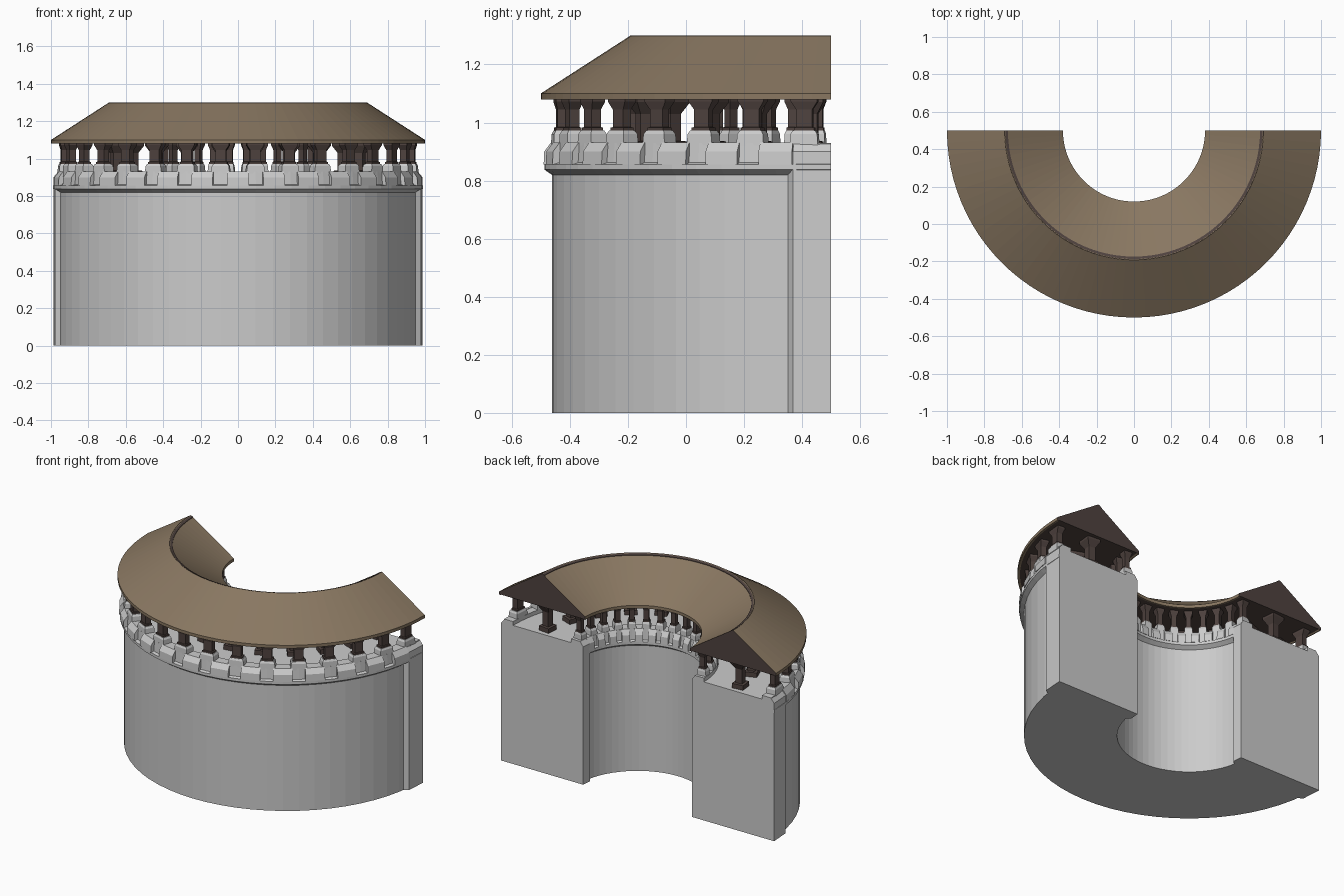
import bpy, bmesh, math
from mathutils import Vector

if "Cube" in bpy.data.objects:
    bpy.data.objects.remove(bpy.data.objects["Cube"])

CY = 0.5          # the half ring is centred on (0, 0.5) and opens to the back
N = 16            # bays along the half ring


def material(name, col):
    m = bpy.data.materials.new(name)
    m.diffuse_color = (*col, 1)
    m.use_nodes = True
    m.node_tree.nodes["Principled BSDF"].inputs["Base Color"].default_value = m.diffuse_color
    return m


STONE = material("pale stone", (0.60, 0.60, 0.60))
ROOF = material("brown roof", (0.25, 0.185, 0.12))
WOOD = material("dark wood", (0.078, 0.055, 0.049))


def at(r, deg, z):
    a = math.radians(deg)
    return Vector((r * math.cos(a), CY - r * math.sin(a), z))


def sweep(bm, profile, a0, a1, seg):
    """Revolve a closed (radius, z) profile from a0 to a1 degrees, capped."""
    rows = [[bm.verts.new(at(r, a0 + (a1 - a0) * i / seg, z)) for r, z in profile]
            for i in range(seg + 1)]
    n = len(profile)
    for p, q in zip(rows, rows[1:]):
        for j in range(n):
            k = (j + 1) % n
            bm.faces.new((p[j], p[k], q[k], q[j]))
    bm.faces.new(rows[0])
    bm.faces.new(rows[-1][::-1])


def loft(bm, r, deg, levels):
    """Stack of rectangles (z, tangent width, radial depth) on the ring."""
    a = math.radians(deg)
    out = Vector((math.cos(a), -math.sin(a), 0))
    tan = Vector((math.sin(a), math.cos(a), 0))
    rings = []
    for z, w, d in levels:
        c = at(r, deg, z)
        rings.append([bm.verts.new(c + tan * (w / 2 * s) + out * (d / 2 * t))
                      for s, t in ((-1, -1), (1, -1), (1, 1), (-1, 1))])
    for p, q in zip(rings, rings[1:]):
        for j in range(4):
            k = (j + 1) % 4
            bm.faces.new((p[j], p[k], q[k], q[j]))
    bm.faces.new(rings[0][::-1])
    bm.faces.new(rings[-1])


def finish(bm, name, mat):
    bmesh.ops.recalc_face_normals(bm, faces=bm.faces[:])
    me = bpy.data.meshes.new(name)
    bm.to_mesh(me)
    bm.free()
    me.materials.append(mat)
    ob = bpy.data.objects.new(name, me)
    bpy.context.collection.objects.link(ob)
    return ob


# Curved wall with corbels, parapets and a sunken walkway
bm = bmesh.new()
sweep(bm, [(0.42, 0), (0.962, 0), (0.962, 0.82), (0.988, 0.838), (0.988, 0.856),
           (0.97, 0.862), (0.965, 0.93), (0.90, 0.93), (0.90, 0.905),
           (0.48, 0.905), (0.48, 0.93), (0.415, 0.93), (0.41, 0.862),
           (0.394, 0.856), (0.394, 0.838), (0.42, 0.82)], 0, 180, 32)
finish(bm, "curved_wall", STONE)

# End piers: thicker wall ends with a slanted step on both sides
bm = bmesh.new()
outer = [(0.92, 0), (0.987, 0), (0.987, 0.90), (0.962, 0.93), (0.92, 0.93)]
inner = [(0.46, 0), (0.393, 0), (0.393, 0.90), (0.415, 0.93), (0.46, 0.93)]
for mirror in (False, True):
    for prof, span, step in ((outer, 7.7, 9.2), (inner, 9.0, 12.0)):
        a, b = (180 - span, 180) if mirror else (0, span)
        sweep(bm, prof, a, b, 1)
        lo, hi = prof[0][0], prof[1][0]
        mid = 0.955 if hi > 0.9 else 0.425
        corners = [(lo, span), (hi, span), (mid, step), (lo, step)]
        rings = [[bm.verts.new(at(r, 180 - d if mirror else d, z)) for r, d in corners]
                 for z in (0, 0.90)]
        bm.faces.new(rings[0])
        bm.faces.new(rings[1])
        for j in range(4):
            k = (j + 1) % 4
            bm.faces.new((rings[0][j], rings[0][k], rings[1][k], rings[1][j]))
finish(bm, "end_piers", STONE)

# Projecting parapet blocks, between the posts
bm = bmesh.new()
for i in range(1, N):
    c = 180 / N * i
    sweep(bm, [(0.95, 0.856), (0.992, 0.856), (0.990, 0.90), (0.966, 0.932), (0.95, 0.932)],
          c - 3.4, c + 3.4, 1)
    sweep(bm, [(0.43, 0.856), (0.392, 0.856), (0.394, 0.90), (0.414, 0.932), (0.43, 0.932)],
          c - 3.4, c + 3.4, 1)
finish(bm, "parapet_blocks", STONE)

# Merlons that carry the posts
bm = bmesh.new()
angles = [180 / N * (i + 0.5) for i in range(N)]
for a in angles:
    loft(bm, 0.932, a, [(0.92, 0.098, 0.066), (0.96, 0.092, 0.062), (0.972, 0.078, 0.05)])
    loft(bm, 0.447, a, [(0.92, 0.05, 0.062), (0.96, 0.047, 0.058), (0.972, 0.04, 0.046)])
finish(bm, "merlons", STONE)

# Timber posts with feet and flared brackets
bm = bmesh.new()
for a in angles:
    loft(bm, 0.932, a, [(0.965, 0.07, 0.046), (0.982, 0.07, 0.046), (0.984, 0.056, 0.036),
                        (1.045, 0.056, 0.036), (1.072, 0.092, 0.05), (1.09, 0.092, 0.05)])
    loft(bm, 0.447, a, [(0.965, 0.038, 0.044), (0.982, 0.038, 0.044), (0.984, 0.03, 0.034),
                        (1.045, 0.03, 0.034), (1.072, 0.05, 0.05), (1.09, 0.05, 0.05)])
finish(bm, "parapet_posts", WOOD)

# Free-standing posts along the middle of the walkway
bm = bmesh.new()
for i in range(12):
    a = 5.6 + 168.8 * i / 11
    loft(bm, 0.70, a, [(0.90, 0.075, 0.075), (0.935, 0.075, 0.075), (0.937, 0.045, 0.045),
                       (1.03, 0.045, 0.045), (1.07, 0.09, 0.09), (1.09, 0.09, 0.09)])
finish(bm, "walkway_posts", WOOD)

# Solid gable core under the roof covering
bm = bmesh.new()
sweep(bm, [(0.385, 1.083), (0.995, 1.083), (0.69, 1.285)], 0, 180, 48)
finish(bm, "gable_core", WOOD)

# Sloping roof covering, outer and inner side
bm = bmesh.new()
sweep(bm, [(1.0, 1.08), (1.0, 1.10), (0.69, 1.30), (0.38, 1.10), (0.38, 1.08),
           (0.39, 1.08), (0.69, 1.282), (0.99, 1.08)], 0, 180, 48)
roof = finish(bm, "roof_covering", ROOF)
# The cut ends of the covering show dark wood
roof.data.materials.append(WOOD)
for f in roof.data.polygons:
    if f.normal.y > 0.99 and len(f.vertices) > 4:
        f.material_index = 1

# Dark ridge strip
bm = bmesh.new()
sweep(bm, [(0.692, 1.30), (0.674, 1.293), (0.674, 1.285), (0.692, 1.285)], 0, 180, 48)
finish(bm, "ridge_strip", WOOD)
